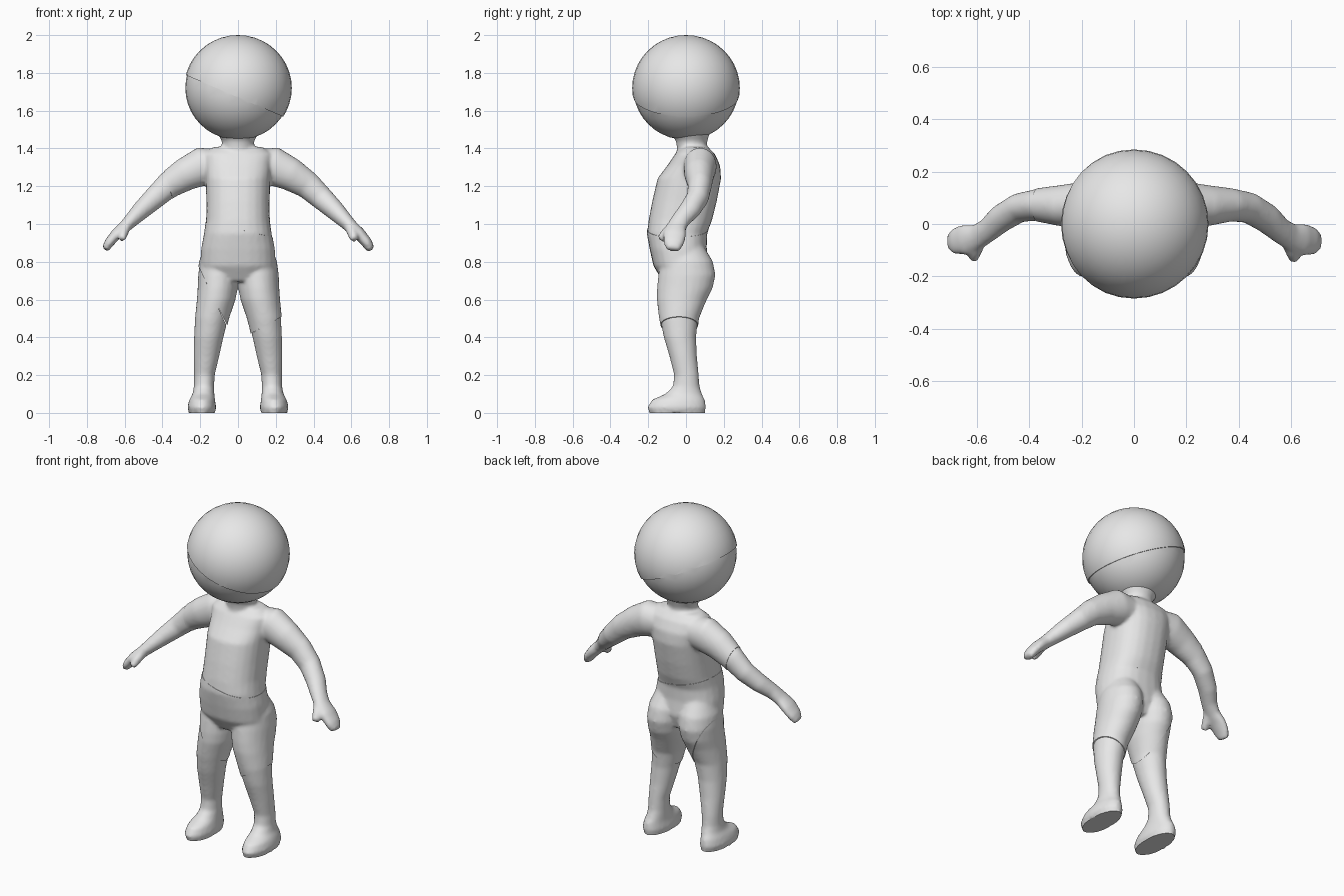
import bpy, bmesh, math
from mathutils import Vector

cube = bpy.data.objects.get("Cube")
if cube:
    bpy.data.objects.remove(cube)

grey = bpy.data.materials.new("plain grey")
grey.use_nodes = True
grey.diffuse_color = (0.8, 0.8, 0.8, 1)
grey.node_tree.nodes["Principled BSDF"].inputs["Base Color"].default_value = (0.8, 0.8, 0.8, 1)
SIDES = 24


def finish(name, bm):
    """Turn a bmesh into a smooth grey object."""
    mesh = bpy.data.meshes.new(name)
    bm.to_mesh(mesh)
    bm.free()
    mesh.materials.append(grey)
    mesh.polygons.foreach_set("use_smooth", [True] * len(mesh.polygons))
    mesh.set_sharp_from_angle(angle=math.radians(50))
    obj = bpy.data.objects.new(name, mesh)
    bpy.context.collection.objects.link(obj)
    return obj


def loft(bm, rings, square=1.0):
    """Skin rings of (centre, side vector, up vector) into a closed tube."""
    loops = []
    for c, u, v in rings:
        loop = []
        for i in range(SIDES):
            a = 2 * math.pi * i / SIDES
            ca, sa = math.cos(a), math.sin(a)
            ca = math.copysign(abs(ca) ** square, ca)
            sa = math.copysign(abs(sa) ** square, sa)
            loop.append(bm.verts.new(c + u * ca + v * sa))
        loops.append(loop)
    for lo, hi in zip(loops, loops[1:]):
        for i in range(SIDES):
            j = (i + 1) % SIDES
            bm.faces.new((lo[i], lo[j], hi[j], hi[i]))
    bm.faces.new(loops[0])
    bm.faces.new(loops[-1])


def upright(bm, rows, sx=1, square=1.0):
    """Level rings given as z, x, front y, back y, half width."""
    loft(bm, [(Vector((sx * x, (f + b) / 2, z)), Vector((w, 0, 0)),
               Vector((0, (b - f) / 2, 0))) for z, x, f, b, w in rows], square)


def limb(bm, rows, sx):
    """Rings across a path given as x, y, z, half breadth, half thickness."""
    pts = [Vector((sx * r[0], r[1], r[2])) for r in rows]
    rings = []
    for i, p in enumerate(pts):
        t = (pts[min(i + 1, len(pts) - 1)] - pts[max(i - 1, 0)]).normalized()
        side = Vector((0, 1, 0))
        side = (side - t * side.dot(t)).normalized()
        rings.append((p, side * rows[i][3], t.cross(side) * rows[i][4]))
    loft(bm, rings)


torso = [(0.70, 0, -0.12, 0.09, 0.15), (0.78, 0, -0.168, 0.115, 0.195),
         (0.87, 0, -0.188, 0.105, 0.19), (0.95, 0, -0.203, 0.107, 0.175),
         (1.02, 0, -0.195, 0.135, 0.166), (1.12, 0, -0.176, 0.16, 0.165),
         (1.24, 0, -0.148, 0.183, 0.168), (1.31, 0, -0.095, 0.178, 0.175),
         (1.37, 0, -0.055, 0.15, 0.18), (1.405, 0, -0.02, 0.115, 0.13)]
neck = [(1.33, 0, -0.05, 0.12, 0.10), (1.40, 0, -0.045, 0.105, 0.082),
        (1.44, 0, -0.05, 0.11, 0.082), (1.50, 0, -0.09, 0.13, 0.12)]
leg = [(0.00, 0.19, -0.195, 0.1, 0.07), (0.03, 0.192, -0.205, 0.107, 0.077),
       (0.07, 0.19, -0.18, 0.1, 0.068), (0.10, 0.183, -0.11, 0.085, 0.058),
       (0.14, 0.18, -0.07, 0.072, 0.054), (0.20, 0.178, -0.063, 0.068, 0.055),
       (0.30, 0.167, -0.088, 0.058, 0.068), (0.40, 0.155, -0.118, 0.054, 0.078),
       (0.50, 0.14, -0.138, 0.064, 0.088), (0.60, 0.118, -0.15, 0.105, 0.1),
       (0.66, 0.11, -0.149, 0.136, 0.104), (0.73, 0.105, -0.142, 0.152, 0.106),
       (0.80, 0.10, -0.13, 0.138, 0.102), (0.88, 0.09, -0.1, 0.09, 0.08)]
arm = [(0.08, 0.07, 1.31, 0.08, 0.08), (0.19, 0.075, 1.305, 0.085, 0.1),
       (0.28, 0.07, 1.262, 0.076, 0.085), (0.37, 0.073, 1.205, 0.061, 0.07),
       (0.44, 0.062, 1.14, 0.056, 0.06), (0.51, 0.02, 1.075, 0.054, 0.05),
       (0.56, -0.025, 1.025, 0.047, 0.04), (0.60, -0.05, 0.985, 0.05, 0.033),
       (0.645, -0.06, 0.945, 0.06, 0.03), (0.683, -0.065, 0.90, 0.053, 0.026),
       (0.703, -0.07, 0.865, 0.035, 0.02)]
thumb = [(0.585, -0.06, 0.995, 0.025, 0.025), (0.607, -0.105, 0.95, 0.027, 0.025),
         (0.614, -0.135, 0.918, 0.02, 0.019)]

# Rough body from overlapping limbs, fused and softened into one skin
bm = bmesh.new()
upright(bm, torso, square=0.85)
upright(bm, neck)
for sx in (1, -1):
    upright(bm, leg, sx)
    limb(bm, arm, sx)
    limb(bm, thumb, sx)
bmesh.ops.recalc_face_normals(bm, faces=bm.faces)
rough = finish("rough_body", bm)
fuse = rough.modifiers.new("fuse", "REMESH")
fuse.mode = "VOXEL"
fuse.voxel_size = 0.01
soften = rough.modifiers.new("soften", "SMOOTH")
soften.factor = 0.5
soften.iterations = 8
bpy.context.view_layer.update()
skin = bpy.data.meshes.new_from_object(rough.evaluated_get(bpy.context.evaluated_depsgraph_get()))
bpy.data.objects.remove(rough)
for v in skin.vertices:
    if v.co.z < 0.008:
        v.co.z = 0


def carve(name, bm, cuts, puff=0.0):
    """Keep the part behind every cut plane, swell it a little and cap it."""
    for point, normal in cuts:
        geom = bm.verts[:] + bm.edges[:] + bm.faces[:]
        bmesh.ops.bisect_plane(bm, geom=geom, plane_co=point, plane_no=normal, clear_outer=True)
    bm.normal_update()
    for v, n in [(v, v.normal.copy()) for v in bm.verts]:
        v.co += n * puff
    bmesh.ops.holes_fill(bm, edges=[e for e in bm.edges if e.is_boundary], sides=0)
    bmesh.ops.recalc_face_normals(bm, faces=bm.faces)
    return finish(name, bm)


def skin_part(name, cuts, puff=0.0):
    bm = bmesh.new()
    bm.from_mesh(skin)
    carve(name, bm, cuts, puff)


def plane(a, b):
    """Cut plane through two x, z points; its normal is right of a to b."""
    dx, dz = b[0] - a[0], b[1] - a[1]
    return Vector((a[0], 0, a[1])), Vector((dz, 0, -dx)).normalized()


def flip(cut):
    return cut[0], -cut[1]


# Seams between the body sections
waist = plane((0.15, 0.937), (-0.17, 1.01))        # faces up
elbow = plane((-0.38, 1.25), (-0.345, 1.13))       # faces outward
right_seam = plane((-0.17, 0.70), (-0.065, 0.47))  # faces down and outward
left_seam = plane((0.07, 0.42), (0.21, 0.50))      # faces down
middle = (Vector((0, 0, 0)), Vector((1, 0, 0)))
below_hand = (Vector((0, 0, 0.8)), Vector((0, 0, 1)))

skin_part("torso_and_left_arm", [flip(waist), elbow], 0.003)
skin_part("right_forearm", [flip(elbow), flip(below_hand)])
skin_part("hips_and_thighs", [waist, right_seam, left_seam], 0.005)
skin_part("right_lower_leg", [flip(right_seam), middle, below_hand])
skin_part("left_lower_leg", [flip(left_seam), flip(middle), below_hand])

# Round head split along a tilted seam
brow = plane((-0.28, 1.79), (0.235, 1.57))         # faces down
for name, cut, radius in (("head_cap", brow, 0.285), ("head_base", flip(brow), 0.279)):
    bm = bmesh.new()
    bmesh.ops.create_uvsphere(bm, u_segments=32, v_segments=20, radius=radius)
    for v in bm.verts:
        v.co.z = v.co.z * 0.983 + 1.72
    carve(name, bm, [cut])
